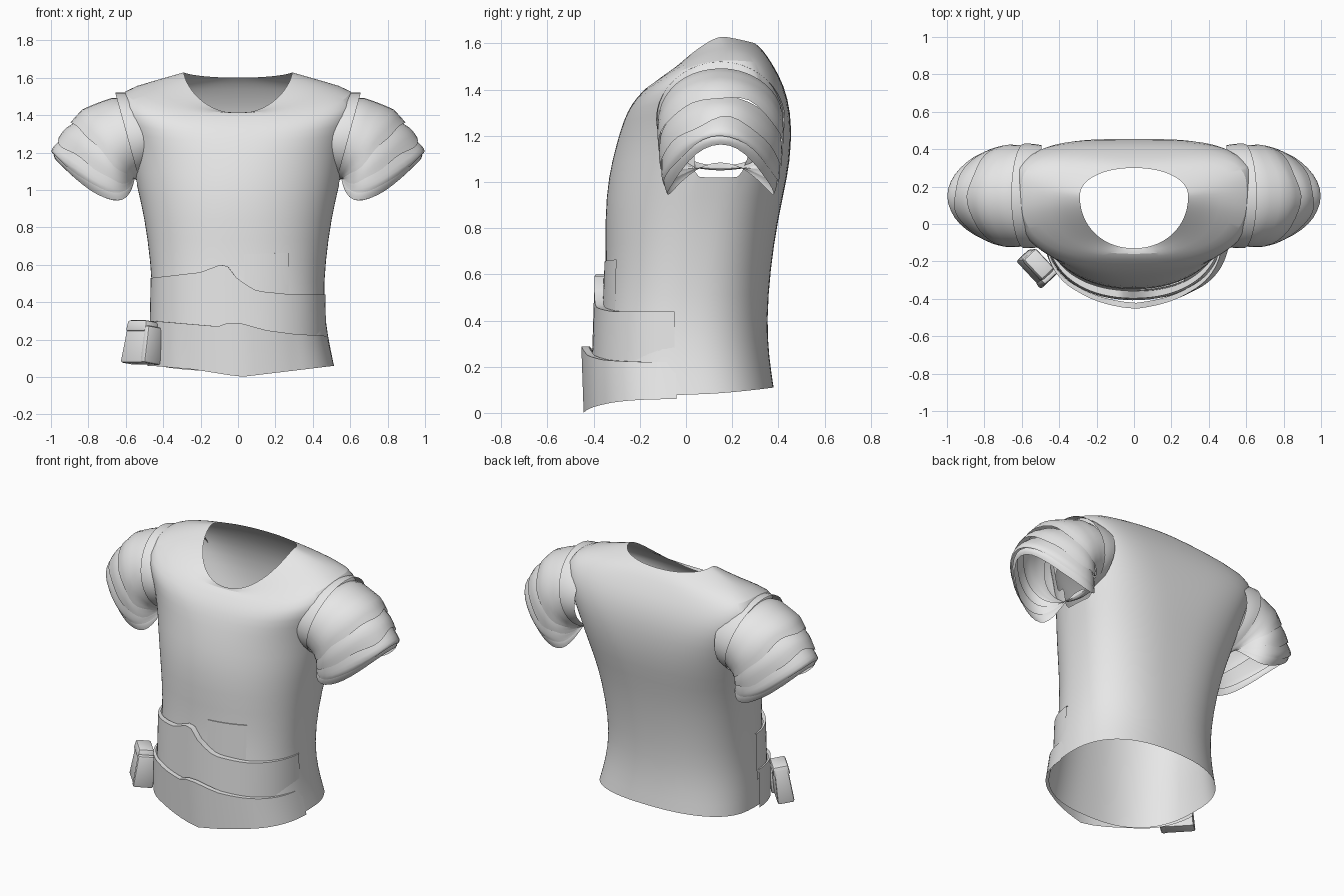
import bpy, bmesh, math
from mathutils import Vector, Matrix

if "Cube" in bpy.data.objects:
    bpy.data.objects.remove(bpy.data.objects["Cube"])

cloth = bpy.data.materials.new("plain_grey")
cloth.diffuse_color = (0.8, 0.8, 0.8, 1)
cloth.use_nodes = True
cloth.node_tree.nodes["Principled BSDF"].inputs["Base Color"].default_value = cloth.diffuse_color


def finish(name, bm, angle=50):
    bmesh.ops.recalc_face_normals(bm, faces=bm.faces)
    me = bpy.data.meshes.new(name)
    bm.to_mesh(me)
    bm.free()
    ob = bpy.data.objects.new(name, me)
    bpy.context.collection.objects.link(ob)
    me.materials.append(cloth)
    bpy.ops.object.select_all(action='DESELECT')
    ob.select_set(True)
    bpy.context.view_layer.objects.active = ob
    bpy.ops.object.shade_smooth_by_angle(angle=math.radians(angle))
    return ob


def loft(rows, closed=True):
    """Skin a list of point rows with quads."""
    bm = bmesh.new()
    vs = [[bm.verts.new(p) for p in r] for r in rows]
    n = len(rows[0])
    for a, b in zip(vs, vs[1:]):
        for i in range(n if closed else n - 1):
            j = (i + 1) % n
            bm.faces.new((a[i], a[j], b[j], b[i]))
    return bm


def oval(a, w, yf, ym, yb, nf=2.0, nb=2.4):
    """Plan outline with separate front and back depth and roundness."""
    c, s = math.cos(a), math.sin(a)
    e = 2 / (nf if s < 0 else nb)
    x = math.copysign(abs(c) ** e, c) * w
    y = ym + abs(s) ** e * ((yf - ym) if s < 0 else (yb - ym))
    return x, y


def lerp_table(table, x):
    if x <= table[0][0]:
        return table[0][1]
    for (x0, v0), (x1, v1) in zip(table, table[1:]):
        if x <= x1:
            return v0 + (v1 - v0) * (x - x0) / (x1 - x0)
    return table[-1][1]


# Torso: z front, z side, z back, half width, y front, y middle, y back,
# front roundness, back roundness
rings = [
    (.03, .08, .11, .495, -.40, .03, .38, 2.5, 2.4),
    (.20, .22, .24, .475, -.38, .00, .36, 2.4, 2.4),
    (.40, .40, .40, .456, -.365, .00, .35, 2.3, 2.4),
    (.62, .62, .62, .468, -.345, .02, .365, 2.2, 2.5),
    (.85, .85, .85, .50, -.352, .05, .40, 2.15, 2.6),
    (1.02, 1.02, 1.02, .54, -.337, .08, .44, 2.1, 2.8),
    (1.16, 1.16, 1.16, .565, -.303, .10, .457, 2.15, 3.2),
    (1.27, 1.32, 1.30, .60, -.27, .13, .455, 2.4, 3.8),
    (1.34, 1.44, 1.42, .645, -.235, .15, .425, 2.7, 4.0),
    (1.39, 1.535, 1.51, .63, -.19, .16, .375, 2.7, 3.6),
    (1.42, 1.58, 1.57, .46, -.16, .17, .335, 2.4, 2.6),
    (1.41, 1.63, 1.60, .29, -.13, .15, .30, 2.1, 2.1)]
SEG = 56
rows = []
for zf, zs, zb, w, yf, ym, yb, nf, nb in rings:
    row = []
    for i in range(SEG):
        a = 2 * math.pi * i / SEG
        s = math.sin(a)
        x, y = oval(a, w, yf, ym, yb, nf, nb)
        z = zs + ((zf if s < 0 else zb) - zs) * abs(s) ** 1.3
        # Hem hangs slightly to one side
        row.append((x + .02 * max(0, 1 - zs / .3), y, z))
    rows.append(row)
bm = loft(rows)
# Arm openings
holes = []
for f in bm.faces:
    c = f.calc_center_median()
    if abs(c.x) > .42 and ((c.y - .15) / .21) ** 2 + ((c.z - 1.27) / .2) ** 2 < 1:
        holes.append(f)
bmesh.ops.delete(bm, geom=holes, context='FACES')
torso = finish("shirt_torso", bm)
sub = torso.modifiers.new("smooth", 'SUBSURF')
sub.levels = sub.render_levels = 1

# Sleeve: fan of loops: armpit x, z, outer x, z, half depth, sag of front and back
keys = [
    (.50, 1.07, .49, 1.49, .268, .00),
    (.53, 1.05, .66, 1.49, .268, .00),
    (.54, 1.05, .82, 1.415, .267, .02),
    (.55, 1.06, .91, 1.32, .262, .07),
    (.55, 1.075, .987, 1.21, .25, .13),
    (.55, 1.085, .975, 1.16, .23, .18)]


def sleeve_ring(t, lift, wave, side):
    row = []
    for i in range(40):
        a = 2 * math.pi * i / 40
        ripple = .7 * math.sin(4 * a + t) + .5 * math.sin(7 * a + 3 * t)
        tt = min(max(t + wave * ripple, 0), 4.999)
        k = int(tt)
        xi, zi, xo, zo, hw, sag = [p + (q - p) * (tt - k)
                                   for p, q in zip(keys[k], keys[k + 1])]
        c, s = math.cos(a), math.sin(a)
        g = 1 + lift * (.5 + .5 * c)
        x = (xi + xo) / 2 + (xo - xi) / 2 * c * g - .5 * sag * s * s
        z = (zi + zo) / 2 + (zo - zi) / 2 * c * g - sag * s * s
        row.append((side * x, .15 + hw * s * (1 + lift * .3), z))
    return row


# Overlapping sleeve layers: start, end, start lift, end lift, edge wave
layers = {
    "shoulder_cap": (.0, .93, .04, .14, .0),
    "upper_sleeve": (.75, 2.6, .0, .08, .1),
    "middle_sleeve": (2.4, 3.5, -.03, .08, .12),
    "lower_sleeve": (3.25, 4.3, -.04, .05, .08),
    "sleeve_cuff": (4.05, 4.97, -.04, .0, .04)}
for side, label in ((1, "left"), (-1, "right")):
    for name, (t0, t1, l0, l1, wave) in layers.items():
        steps = 6
        rows = []
        for i in range(steps + 1):
            u = i / steps
            bulge = .04 * math.sin(math.pi * u)
            rows.append(sleeve_ring(t0 + (t1 - t0) * u, l0 + (l1 - l0) * u + bulge,
                                    wave * u, side))
        finish(label + "_" + name, loft(rows), 60)


def wrap(name, a0, a1, w0, w1, y0, y1, bottom, top, n, ledge, lean=0, ridge=0):
    """Cloth band around the front with shaped lower and upper edges."""
    angles = [math.radians(a0 + (a1 - a0) * i / 40) for i in range(41)]
    rows = []
    for k in range(6):
        u = k / 5
        row = []
        for a in angles:
            x, y = oval(a, w0 + (w1 - w0) * u, y0 + (y1 - y0) * u, 0, 0, n)
            y -= ridge * max(0, 1 - abs(x) / .3)
            zb, zt = lerp_table(bottom, x), lerp_table(top, x)
            row.append((x + lean * (1 - u), y, zb + (zt - zb) * u))
        rows.append(row)
    # Top fold back to the shirt
    rows.append([(x * .985, y * ledge, z) for x, y, z in rows[-1]])
    finish(name, loft(rows, False))


upper_edge = [(-.46, .53), (-.2, .56), (-.07, .61), (0, .52), (.1, .46), (.3, .44)]
lower_edge = [(-.46, .30), (-.1, .27), (-.03, .30), (.15, .25), (.3, .23), (.47, .22)]
hem_edge = [(-.48, .06), (-.25, .04), (0, .0), (.25, .03), (.5, .06)]
wrap("upper_waist_band", 184, 355, .474, .468, -.40, -.39,
     [(-.5, .24), (.5, .19)], upper_edge, 2.35, .9, 0, .008)
wrap("lower_waist_band", 184, 357, .499, .478, -.405, -.415,
     hem_edge, lower_edge, 2.6, .93, .015, .04)
# Small cloth flap above the band
wrap("front_flap", 273, 303, .472, .474, -.362, -.353,
     [(0, .42)], [(0, .655), (.3, .665)], 2.2, .98)

# Hip pouch: tapered body with a flap and a strap
place = (Matrix.Translation((-.52, -.225, .18))
         @ Matrix.Rotation(math.radians(-47), 4, 'Z')
         @ Matrix.Rotation(math.radians(-8), 4, 'X'))


def pouch_part(name, size, offset, taper):
    bm = bmesh.new()
    bmesh.ops.create_cube(bm, size=1)
    for v in bm.verts:
        t = taper if v.co.z > 0 else 1
        p = Vector((v.co.x * size[0] * t, v.co.y * size[1] * t, v.co.z * size[2]))
        v.co = place @ (p + Vector(offset))
    bmesh.ops.bevel(bm, geom=bm.edges[:], offset=.012, segments=2,
                    profile=.5, affect='EDGES')
    finish(name, bm, 40)


pouch_part("pouch_body", (.19, .10, .22), (0, 0, 0), .8)
pouch_part("pouch_flap", (.16, .10, .06), (0, 0, .09), .9)
pouch_part("pouch_strap", (.04, .12, .20), (.085, .005, -.01), .9)
